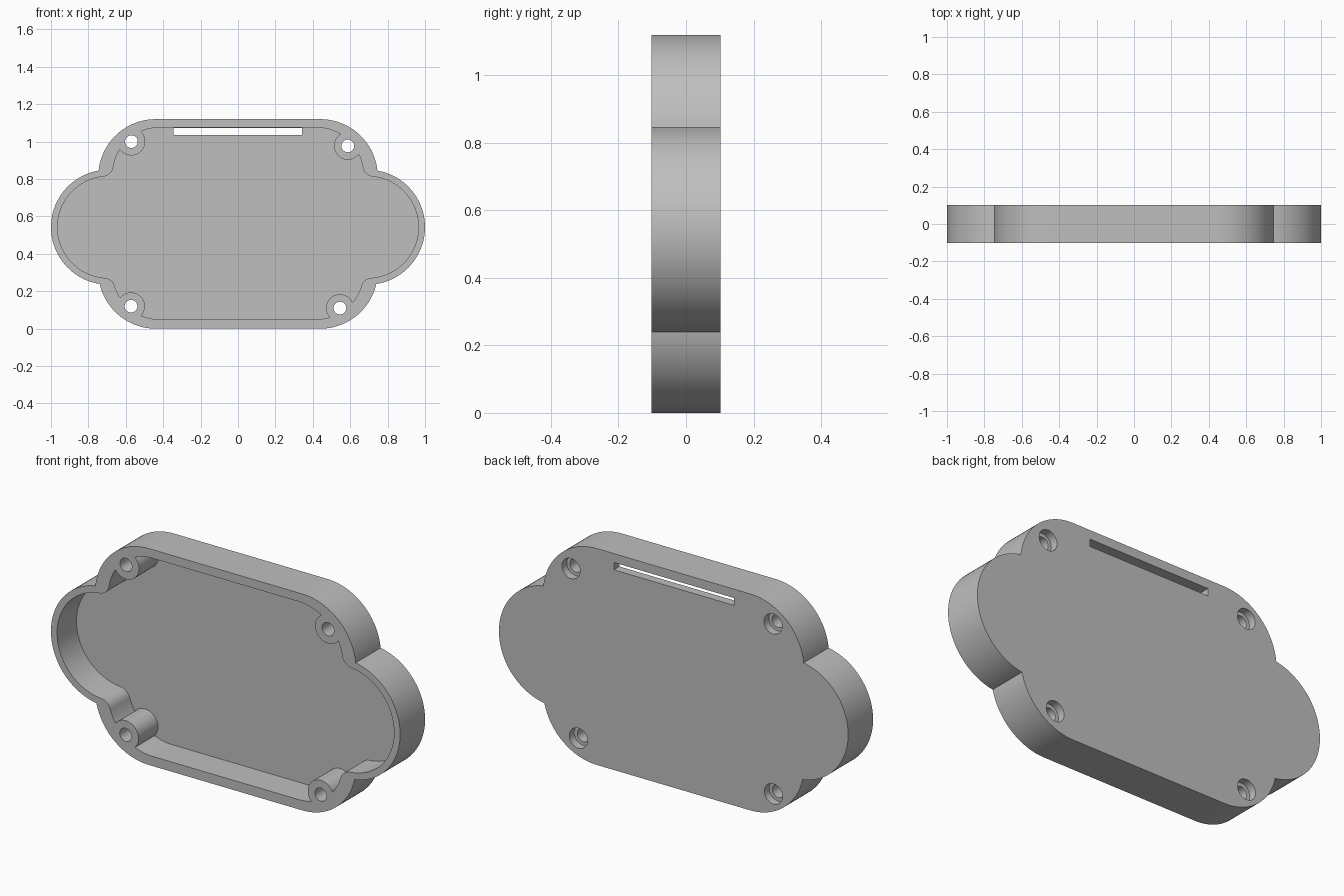
import bpy, bmesh, math
from mathutils import Vector

cube = bpy.data.objects.get("Cube")
if cube:
    bpy.data.objects.remove(cube, do_unlink=True)

FRONT, BACK, FLOOR = -0.102, 0.102, 0.057

grey = bpy.data.materials.new("plain grey")
grey.use_nodes = True
colour = (0.52, 0.52, 0.52, 1)
grey.diffuse_color = colour
grey.node_tree.nodes["Principled BSDF"].inputs["Base Color"].default_value = colour


def arc(c, p, q, steps):
    """Points on the shorter arc around c from p to q."""
    a = math.atan2(p.y - c.y, p.x - c.x)
    turn = math.atan2(q.y - c.y, q.x - c.x) - a
    turn = (turn + math.pi) % math.tau - math.pi
    r = (p - c).length
    return [c + r * Vector((math.cos(a + turn * i / steps), math.sin(a + turn * i / steps)))
            for i in range(steps + 1)]


def crossing(c1, r1, c2, r2):
    """Outermost meeting point of two circles."""
    d = c2 - c1
    n = d.length
    a = (n * n + r1 * r1 - r2 * r2) / (2 * n)
    h = math.sqrt(r1 * r1 - a * a)
    d.normalize()
    side = Vector((-d.y, d.x)) * h
    return max(c1 + d * a + side, c1 + d * a - side, key=lambda v: v.x)


def outline(corner_x, low, high, r, side, side_r, fillet):
    """Rounded body with a round lobe on each side."""
    bottom, lobe, top = Vector((corner_x, low)), Vector(side), Vector((corner_x, high))
    joints = []
    for c in (bottom, top):
        f = crossing(c, r + fillet, lobe, side_r + fillet)
        joints.append((f, c + (f - c).normalized() * r, lobe + (f - lobe).normalized() * side_r))
    (f1, p1, q1), (f2, p2, q2) = joints
    pts = arc(bottom, bottom - Vector((0, r)), p1, 24)
    if fillet:
        pts += arc(f1, p1, q1, 10)
    pts += arc(lobe, q1, q2, 40)
    if fillet:
        pts += arc(f2, q2, p2, 10)
    pts += arc(top, p2, top + Vector((0, r)), 24)
    pts += [Vector((-p.x, p.y)) for p in reversed(pts)]
    return [p for i, p in enumerate(pts) if (p - pts[i - 1]).length > 1e-4]


def circle(x, z, r, n=40):
    return [Vector((x + r * math.cos(math.tau * i / n), z + r * math.sin(math.tau * i / n)))
            for i in range(n)]


def prism(name, pts, y0, y1):
    """Extrude a front-view outline from y0 to y1."""
    bm = bmesh.new()
    face = bm.faces.new([bm.verts.new((p.x, y0, p.y)) for p in pts])
    new = bmesh.ops.extrude_face_region(bm, geom=[face])["geom"]
    bmesh.ops.translate(bm, vec=(0, y1 - y0, 0),
                        verts=[g for g in new if isinstance(g, bmesh.types.BMVert)])
    bmesh.ops.recalc_face_normals(bm, faces=bm.faces)
    mesh = bpy.data.meshes.new(name)
    bm.to_mesh(mesh)
    bm.free()
    mesh.materials.append(grey)
    ob = bpy.data.objects.new(name, mesh)
    bpy.context.collection.objects.link(ob)
    return ob


def cut(ob, cutter):
    """Subtract a cutter and remove it."""
    cutter.hide_render = True
    mod = ob.modifiers.new("cut", "BOOLEAN")
    mod.operation, mod.solver, mod.object = "DIFFERENCE", "EXACT", cutter
    bpy.context.view_layer.objects.active = ob
    bpy.ops.object.modifier_apply(modifier=mod.name)
    bpy.data.objects.remove(cutter, do_unlink=True)


# Tray body and its cavity, leaving the screw posts standing
screws = [(-0.57, 1.0), (0.587, 0.977), (-0.572, 0.12), (0.545, 0.11)]
tray = prism("enclosure_tray",
             outline(0.44, 0.307, 0.813, 0.307, (0.693, 0.5425), 0.307, 0), FRONT, BACK)
cavity = prism("cavity_cutter",
               outline(0.42, 0.30, 0.825, 0.25, (0.693, 0.5425), 0.272, 0.06), FRONT - 0.05, FLOOR)
for x, z in screws:
    cut(cavity, prism("post_shape", circle(x, z, 0.074), FRONT - 0.1, BACK))
cut(tray, cavity)

# Screw holes with recesses for the heads at the back
for x, z in screws:
    cut(tray, prism("hole_cutter", circle(x, z, 0.034), FRONT - 0.1, BACK + 0.1))
    cut(tray, prism("recess_cutter", circle(x, z, 0.052), BACK - 0.04, BACK + 0.1))

# Long slot through the floor
slot = [Vector(p) for p in ((-0.346, 1.036), (0.342, 1.036), (0.342, 1.074), (-0.346, 1.074))]
cut(tray, prism("slot_cutter", slot, FLOOR - 0.03, BACK + 0.1))

bpy.ops.object.select_all(action="DESELECT")
tray.select_set(True)
bpy.context.view_layer.objects.active = tray
bpy.ops.object.shade_smooth_by_angle(angle=math.radians(30))
